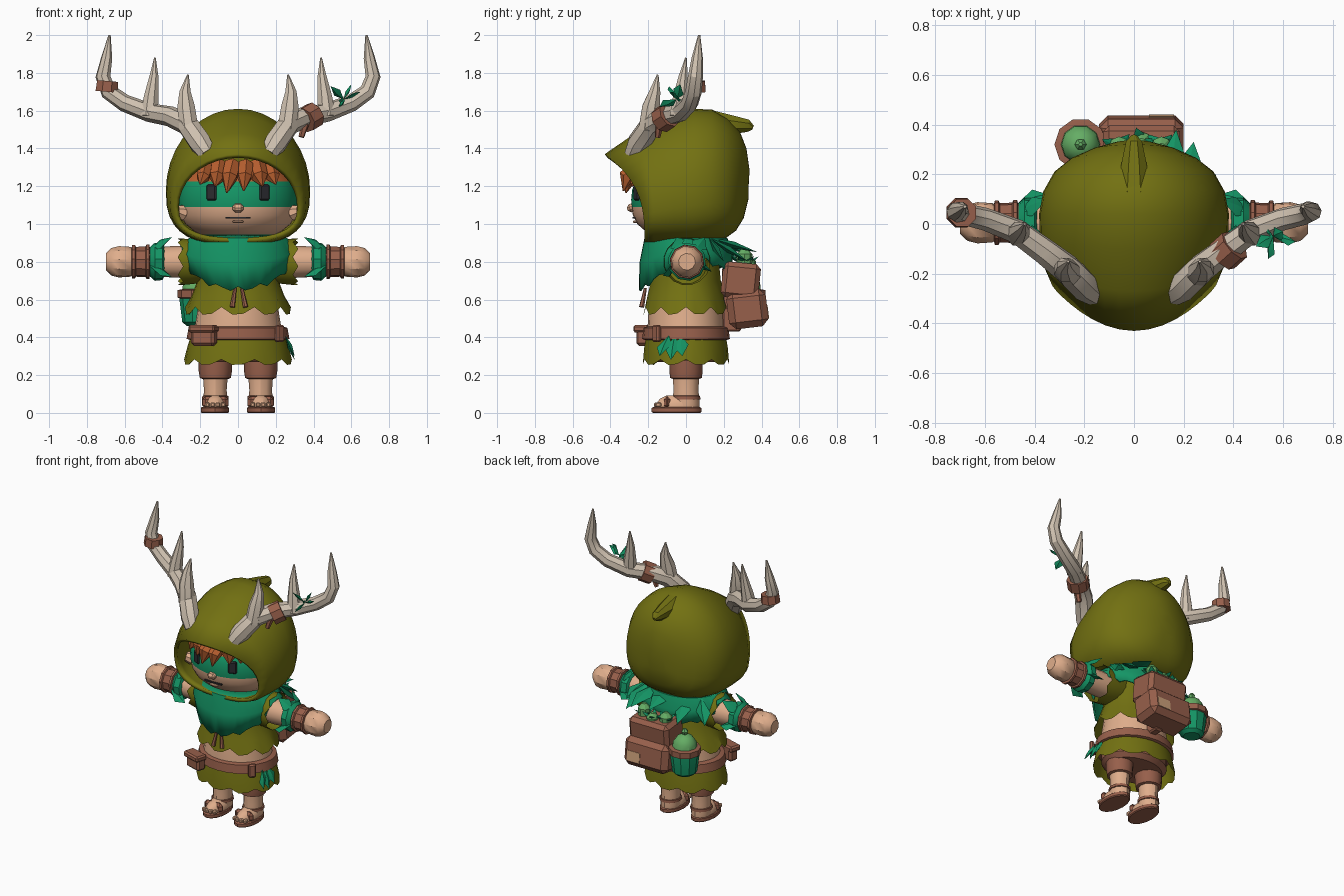
import bpy, bmesh, math
from mathutils import Vector as V, Matrix

if "Cube" in bpy.data.objects:
    bpy.data.objects.remove(bpy.data.objects["Cube"])

COL = {"olive": (.17, .165, .006), "green": (.007, .30, .13), "skin": (.74, .42, .26),
       "leather": (.31, .115, .07), "bone": (.62, .53, .43), "orange hair": (.5, .12, .03),
       "dark": (.025, .025, .03), "cactus": (.13, .42, .13), "tan": (.62, .36, .2)}
MAT = {}
for k, c in COL.items():
    MAT[k] = bpy.data.materials.new(k)
    MAT[k].diffuse_color = (*c, 1)


def mesh(name, verts, faces, mats, rule=None):
    me = bpy.data.meshes.new(name)
    me.from_pydata([tuple(v) for v in verts], [], faces)
    bm = bmesh.new()
    bm.from_mesh(me)
    bmesh.ops.remove_doubles(bm, verts=bm.verts, dist=1e-5)
    bmesh.ops.recalc_face_normals(bm, faces=bm.faces)
    if rule:
        for f in bm.faces:
            f.material_index = rule(f.calc_center_median())
    bm.to_mesh(me)
    bm.free()
    for m in mats.split(","):
        me.materials.append(MAT[m])
    ob = bpy.data.objects.new(name, me)
    bpy.context.collection.objects.link(ob)
    return ob


def loft(name, rings, mats, caps=(True, True), rule=None):
    n = len(rings[0])
    faces = [(i * n + j, i * n + (j + 1) % n, (i + 1) * n + (j + 1) % n, (i + 1) * n + j)
             for i in range(len(rings) - 1) for j in range(n)]
    if caps[0]:
        faces.append(tuple(range(n)))
    if caps[1]:
        faces.append(tuple(range((len(rings) - 1) * n, len(rings) * n)))
    return mesh(name, [p for r in rings for p in r], faces, mats, rule)


def band(name, rings, mats, n=24, caps=(True, True), c=(0, 0), jag=0, rule=None):
    """Stack of ellipses (z, rx, ry); jag makes a ragged last ring."""
    out = []
    for k, (z, rx, ry) in enumerate(rings):
        last = k == len(rings) - 1
        out.append([V((c[0] + rx * math.cos(a), c[1] + ry * math.sin(a),
                       z + (jag * math.cos(j * 2.1) if last else 0)))
                    for j in range(n) for a in [2 * math.pi * j / n]])
    return loft(name, out, mats, caps, rule)


def tube(name, pts, radii, mat, n=8, caps=(True, True), jag=0):
    pts = [V(p) for p in pts]
    rings, prev, u = [], None, None
    for i, p in enumerate(pts):
        d = (pts[min(i + 1, len(pts) - 1)] - pts[max(i - 1, 0)]).normalized()
        if prev is None:
            u = d.orthogonal().normalized()
        else:
            u = (prev.rotation_difference(d) @ u).normalized()
        w, prev = d.cross(u), d
        off = jag if i == len(pts) - 1 else 0
        rings.append([p + radii[i] * (u * math.cos(a) + w * math.sin(a)) + d * off * (-1) ** j
                      for j in range(n) for a in [2 * math.pi * (j + .5) / n]])
    return loft(name, rings, mat, caps)


def box(name, loc, size, mat, rot=(0, 0, 0), bevel=0):
    bm = bmesh.new()
    bmesh.ops.create_cube(bm, size=1, matrix=Matrix.Diagonal((*size, 1)))
    if bevel:
        bmesh.ops.bevel(bm, geom=bm.edges[:], offset=bevel, segments=1, affect='EDGES')
    me = bpy.data.meshes.new(name)
    bm.to_mesh(me)
    bm.free()
    me.materials.append(MAT[mat])
    ob = bpy.data.objects.new(name, me)
    ob.location, ob.rotation_euler = loc, rot
    bpy.context.collection.objects.link(ob)


def leaf(name, base, tip, w, side, mat="green"):
    b, t = V(base), V(tip)
    s = V(side).normalized()
    nrm = (t - b).cross(s).normalized()
    m = b.lerp(t, .5)
    vs = [b, m + s * w, m + nrm * w * .3, m - s * w, m - nrm * w * .3, t]
    mesh(name, vs, [(0, i, i % 4 + 1) for i in range(1, 5)] + [(5, i, i % 4 + 1) for i in range(1, 5)], mat)


# Hood: rings run from the face opening to the back
def hood_ring(yt, yb, hw, zt, zb, n=36):
    out = []
    for j in range(n):
        a = 2 * math.pi * j / n
        s, c = math.sin(a), math.cos(a)
        zc = zb + (zt - zb) * .4
        p = 1 if c > 0 else .75
        x = hw * math.copysign(abs(s) ** p, s)
        z = zc + c * (zt - zc) if c > 0 else zc - abs(c) ** p * (zc - zb)
        t = (z - zb) / (zt - zb)
        out.append(V((x, yb + (yt - yb) * t ** 3, z)))
    return out


hood = loft("hood", [hood_ring(*r) for r in [
    (-.43, -.22, .335, 1.37, .905), (-.27, -.17, .36, 1.48, .89), (-.1, -.06, .378, 1.57, .885),
    (.04, .04, .382, 1.61, .885), (.14, .13, .365, 1.605, .9), (.22, .21, .32, 1.56, .925),
    (.285, .265, .25, 1.49, .965), (.32, .305, .16, 1.4, 1.03), (.337, .33, .07, 1.28, 1.13)]],
    "olive", (False, True))
mod = hood.modifiers.new("thickness", 'SOLIDIFY')
mod.thickness, mod.offset = .024, -1
tube("hood_tip", [(0, .12, 1.54), (0, .24, 1.525), (0, .33, 1.52), (0, .355, 1.51)], [.07, .055, .035, .012], "olive", 8)

# Head with painted mask and hair cap
hz = [.92, .935, .96, 1, 1.045, 1.09, 1.13, 1.18, 1.225, 1.26, 1.29, 1.31, 1.32]
hr = [max(.3, (1 - abs((z - 1.12) / .201) ** 2.6) ** .385) for z in hz]
band("head", [(z, .315 * r, .29 * r) for z, r in zip(hz, hr)], "skin,green,orange hair", 32,
     rule=lambda p: 0 if p.z < 1.09 else 1 if p.z < 1.225 else 2)
for i, (x0, x1, z1, r) in enumerate([(-.17, -.2, 1.21, .05), (-.1, -.12, 1.2, .06), (-.03, -.06, 1.165, .06),
                                     (.04, .03, 1.175, .055), (.1, .13, 1.2, .06), (.17, .2, 1.21, .05)]):
    y = -.33 + abs(x1) * .45
    tube("hair_tuft", [(x0, y + .08, 1.31), ((x0 + x1) / 2, y, 1.25), (x1, y - .015, z1)], [r * .8, r * .75, .004], "orange hair", 6)
for s in (-1, 1):
    box("eye", (s * .14, -.26, 1.168), (.058, .02, .085), "dark", (0, 0, s * .42), .008)
    tube("ear", [(s * .29, -.1, 1.06), (s * .325, -.12, 1.07)], [.045, .03], "skin", 8)
box("nose", (0, -.29, 1.085), (.06, .045, .045), "skin", (.3, 0, 0), .015)
box("mouth", (0, -.272, 1.033), (.13, .02, .01), "dark")
box("lower_lip", (0, -.27, 1.012), (.06, .02, .015), "skin", (0, 0, 0), .005)

# Antlers with tines
for s in (-1, 1):
    def P(*pts):
        return [(s * x, y, z) for x, y, z in pts]
    tube("antler_beam", P((.16, -.28, 1.37), (.2, -.25, 1.43), (.27, -.18, 1.53), (.36, -.11, 1.57), (.47, -.03, 1.59),
                          (.6, .02, 1.64), (.685, .04, 1.7), (.715, .05, 1.78), (.695, .06, 1.88), (.68, .07, 2.0)),
         [.05, .062, .06, .054, .05, .046, .044, .04, .03, .006], "bone")
    tube("antler_inner_tine", P((.26, -.2, 1.5), (.275, -.185, 1.62), (.28, -.165, 1.7), (.265, -.15, 1.79)), [.055, .05, .032, .005], "bone")
    tube("antler_outer_tine", P((.47, -.04, 1.57), (.46, -.03, 1.67), (.445, -.015, 1.78), (.44, 0, 1.88)), [.05, .042, .026, .005], "bone")
tube("antler_ring", [(-.695, .045, 1.70), (-.69, .045, 1.757)], [.064, .06], "leather")
tube("antler_wrap", [(.355, -.13, 1.55), (.405, -.085, 1.58)], [.07, .07], "leather")
tube("wrap_knot", [(.335, -.15, 1.46), (.355, -.14, 1.53)], [.015, .022], "leather", 6)
for tip in [(.49, -.09, 1.73), (.65, -.07, 1.7), (.54, -.14, 1.62), (.6, -.03, 1.74), (.51, .0, 1.64)]:
    leaf("antler_leaf", (.56, -.05, 1.66), tip, .035, (.4, -.7, .4))

# Torso, tunic, belt and skirt
band("tunic", [(.92, .17, .15), (.8, .205, .175), (.7, .215, .185), (.62, .245, .205), (.535, .28, .225)], "olive",
     30, (True, False), jag=.025)
band("belly", [(.66, .2, .175), (.52, .218, .2), (.42, .235, .205)], "skin")
band("skirt", [(.44, .24, .205), (.35, .268, .222), (.265, .285, .23)], "olive", 30, (False, False), jag=.018)
band("hips", [(.4, .22, .19), (.3, .23, .18), (.27, .2, .15)], "leather")
band("belt", [(.385, .25, .215), (.392, .272, .232), (.45, .262, .225), (.458, .235, .205)], "leather")
box("belt_pouch", (-.18, -.215, .405), (.13, .07, .1), "leather", (0, 0, -.3), .015)
box("belt_pouch_flap", (-.183, -.22, .445), (.145, .085, .04), "leather", (0, 0, -.3), .01)
box("belt_buckle", (.22, -.155, .42), (.05, .03, .09), "leather", (0, 0, .7), .008)
for y0, y1, z1 in [(-.09, -.14, .3), (-.06, -.08, .28), (-.03, -.02, .3)]:
    leaf("belt_leaf", (.25, y0, .41), (.3, y1, z1), .04, (0, 1, .2))
for x in (-.03, .04):
    tube("tunic_lace", [(x * .5, -.215, .66), (x, -.235, .56)], [.008, .014], "leather", 6)

# Scarf, longer at the front and back
N, rows = 40, [[], [], [], []]
for j in range(N):
    a = 2 * math.pi * j / N
    cx, sy = math.cos(a), math.sin(a)
    f, b = max(0, -sy), max(0, sy)
    drop = .22 * f ** .7 + .13 * b ** .8
    for k, (rx, ry, z) in enumerate([(.17, .16, .95), (.26, .22, .925), (.305, .245, .89 - drop * .4),
                                     (.305 - .05 * f, .25, .875 - drop + .014 * math.cos(j * 2.3))]):
        rows[k].append(V((rx * cx, ry * sy, z)))
loft("scarf", rows, "green", (False, False)).modifiers.new("thickness", 'SOLIDIFY').thickness = .012
for x0, x1, y1, z1 in [(-.2, -.3, .22, .78), (-.1, -.14, .3, .78), (.04, .06, .33, .84), (.14, .17, .38, .85), (.2, .24, .33, .8), (.22, .33, .2, .8)]:
    leaf("scarf_leaf", (x0, .12, .93), (x1, y1, z1), .06, (1, -.3 * x0, 0))

# Arms and legs
for s in (-1, 1):
    def X(*xs):
        return [(s * x, .005, .8) for x in xs]
    tube("sleeve", X(.12, .2, .26, .305), [.1, .115, .122, .125], "olive", 16, (True, False), jag=.014)
    tube("arm", X(.15, .3, .45, .57), [.08, .085, .078, .07], "skin", 12)
    tube("hand", X(.54, .57, .63, .67, .7), [.06, .08, .084, .074, .045], "skin", 10)
    tube("bracer", X(.465, .47, .485, .49, .54, .545, .56, .565), [.07, .092, .092, .082, .08, .09, .09, .07], "leather", 10)
    tube("arm_band", X(.39, .4, .44, .465), [.08, .098, .102, .08], "green", 10)
    for y0, y1, z0, z1 in [(.04, .1, .87, .93), (-.04, -.05, .88, .93), (.08, .12, .8, .76), (-.08, -.09, .8, .72)]:
        leaf("arm_leaf", (s * .47, y0, z0 - .02), (s * .35, y1, z1), .045, (0, 1, -.6 if y0 > 0 else .6))
    c = (s * .12, 0)
    band("shorts_leg", [(.34, .09, .09), (.22, .088, .088), (.185, .082, .084), (.18, .07, .07)], "leather", 12, c=c)
    band("leg", [(.2, .066, .07), (.12, .06, .066), (.05, .065, .072), (.02, .06, .07)], "skin", 12, c=c)
    band("foot", [(.02, .062, .115), (.05, .064, .115), (.075, .052, .095), (.092, .03, .06)], "skin", 14, c=(s * .12, -.045))
    band("sandal_sole", [(0, .07, .125), (.006, .075, .132), (.026, .075, .132), (.03, .07, .125)], "leather", 16, c=(s * .122, -.05))
    band("ankle_strap", [(.07, .066, .07), (.072, .07, .076), (.09, .069, .075), (.092, .06, .068)], "leather", 12, c=c)
    box("toe_strap", (s * .12, -.1, .055), (.142, .035, .07), "leather", (0, 0, 0), .02)
    for i in range(4):
        box("toe", (s * .12 + (i - 1.5) * .028, -.158 + abs(i - 1.5) * .008, .043), (.024, .03, .026), "skin", (0, 0, 0), .006)

# Back pouches with plants
box("upper_pouch", (.03, .29, .7), (.31, .2, .19), "leather", (-.1, 0, 0), .025)
box("lower_pouch", (.03, .325, .55), (.34, .21, .2), "leather", (.12, 0, 0), .035)
box("pouch_patch", (.11, .432, .535), (.1, .008, .07), "tan", (.12, 0, 0))
box("pouch_strap", (.03, .24, .6), (.06, .1, .34), "leather", (0, 0, 0), .01)
for x, y, h in [(-.06, .31, .85), (.03, .33, .83), (.11, .31, .87)]:
    band("pouch_cactus", [(.77, .04, .04), (h - .03, .042, .042), (h, .015, .015)], "cactus", 8, c=(x, y))
    for k in range(4):
        a = k * math.pi / 2 + x * 9
        leaf("pouch_leaf", (x, y, .79), (x + .08 * math.cos(a), y + .06 * math.sin(a), .83), .022, (-math.sin(a), math.cos(a), 0))
pc = (-.215, .32)
band("plant_pot", [(.46, .055, .055), (.48, .08, .08), (.6, .095, .095), (.64, .09, .09)], "green", 10, c=pc)
band("pot_rim", [(.605, .09, .09), (.61, .105, .105), (.65, .105, .105), (.655, .08, .08)], "leather", 10, c=pc)
band("pot_cactus", [(.64, .08, .08), (.69, .076, .076), (.725, .05, .05), (.74, .02, .02)], "cactus", 10, c=pc)
band("cactus_bud", [(.735, .012, .012), (.76, .024, .024), (.78, .008, .008)], "cactus", 6, c=pc)

bpy.ops.object.select_all(action='SELECT')
bpy.context.view_layer.objects.active = hood
bpy.ops.object.shade_smooth_by_angle(angle=math.radians(32))

for m in bpy.data.materials:
    if m.users and not m.is_grease_pencil:
        m.use_nodes = True
        m.node_tree.nodes["Principled BSDF"].inputs["Base Color"].default_value = m.diffuse_color
